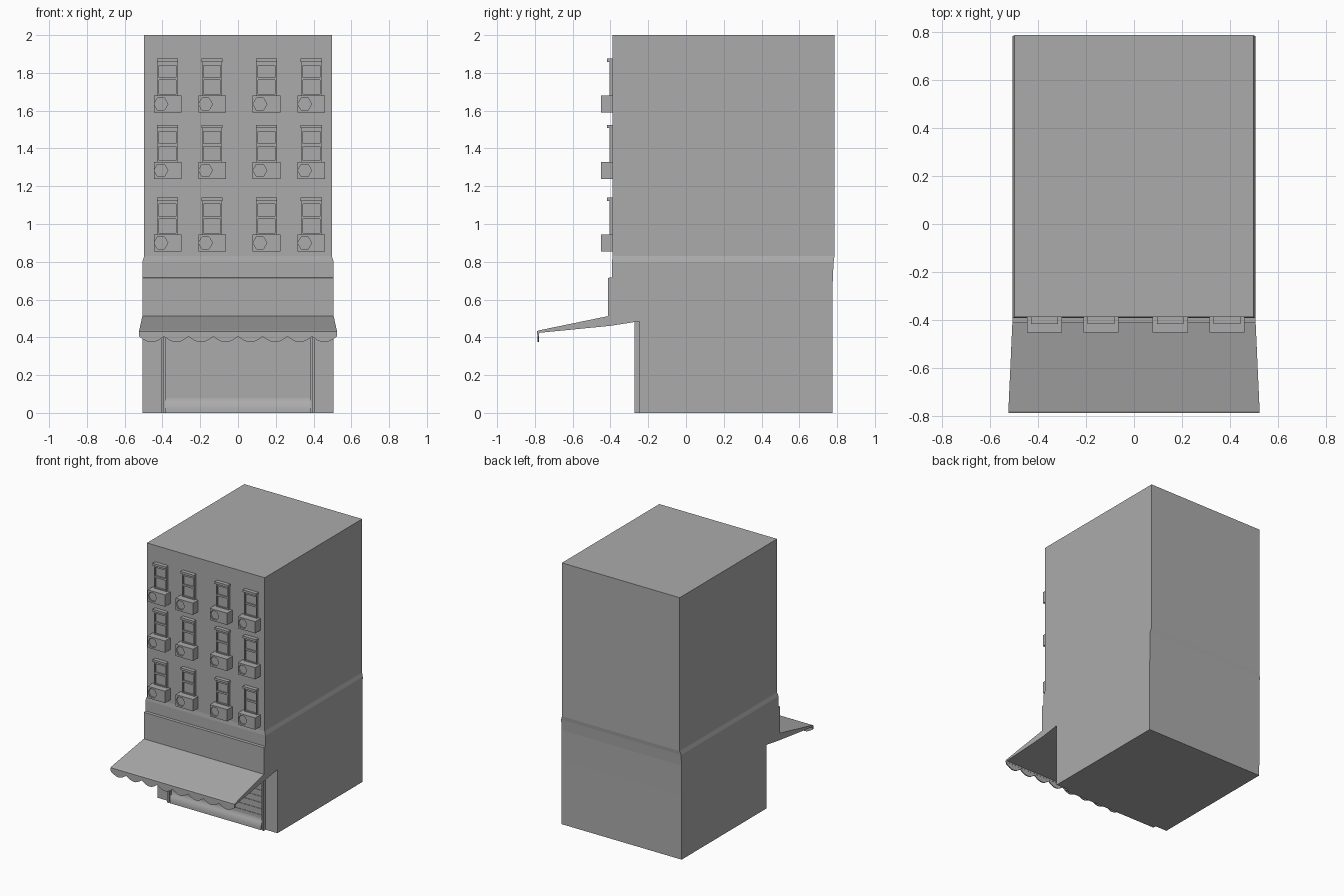
import bpy, bmesh, math
from mathutils import Matrix

old = bpy.data.objects.get("Cube")
if old:
    bpy.data.objects.remove(old, do_unlink=True)

GREY = (0.41, 0.41, 0.41, 1)
mat = bpy.data.materials.new("plain grey")
mat.use_nodes = True
mat.diffuse_color = GREY
mat.node_tree.nodes["Principled BSDF"].inputs["Base Color"].default_value = GREY


def finish(name, bm):
    """Turn a bmesh into a named object."""
    bmesh.ops.recalc_face_normals(bm, faces=bm.faces)
    mesh = bpy.data.meshes.new(name)
    bm.to_mesh(mesh)
    bm.free()
    mesh.materials.append(mat)
    obj = bpy.data.objects.new(name, mesh)
    bpy.context.scene.collection.objects.link(obj)
    return obj


def box(bm, x0, x1, y0, y1, z0, z1):
    m = Matrix.Translation(((x0 + x1) / 2, (y0 + y1) / 2, (z0 + z1) / 2))
    bmesh.ops.create_cube(bm, size=1, matrix=m @ Matrix.Diagonal((x1 - x0, y1 - y0, z1 - z0, 1)))


def loft(bm, rings):
    """Skin a list of equal point loops and cap both ends."""
    loops = [[bm.verts.new(p) for p in ring] for ring in rings]
    n = len(loops[0])
    for a, b in zip(loops, loops[1:]):
        for i in range(n):
            j = (i + 1) % n
            bm.faces.new((a[i], a[j], b[j], b[i]))
    bm.faces.new(loops[0])
    bm.faces.new(loops[-1])


# Building body: stacked rectangles (height, half width, front, back)
bm = bmesh.new()
SECTIONS = [
    (0, 0.506, -0.247, 0.775), (0.485, 0.506, -0.247, 0.776),
    (0.487, 0.506, -0.412, 0.776), (0.715, 0.506, -0.412, 0.777),
    (0.717, 0.506, -0.392, 0.777), (0.80, 0.506, -0.392, 0.782),
    (0.83, 0.497, -0.388, 0.786), (2, 0.497, -0.388, 0.786),
]
loft(bm, [[(-w, f, z), (w, f, z), (w, b, z), (-w, b, z)] for z, w, f, b in SECTIONS])
finish("building_body", bm)

# Awning: side profile (y, z, half width) spanning left to right
AWNING = [
    (-0.247, 0.485, 0.506), (-0.40, 0.515, 0.506), (-0.778, 0.437, 0.523),
    (-0.788, 0.432, 0.523), (-0.788, 0.414, 0.523), (-0.778, 0.414, 0.523),
    (-0.776, 0.424, 0.523), (-0.40, 0.461, 0.506),
]
bm = bmesh.new()
loft(bm, [[(s * w, y, z) for y, z, w in AWNING] for s in (-1, 1)])
finish("awning", bm)

# Scalloped valance hanging from the awning lip
COUNT, STEPS, HALF = 8, 8, 0.523
edge = []
for i in range(COUNT * STEPS + 1):
    drop = abs(math.sin(math.pi * i / STEPS))
    edge.append((-HALF + 2 * HALF * i / (COUNT * STEPS), 0.404 - 0.03 * drop))
outline = edge + [(HALF, 0.416), (-HALF, 0.416)]
bm = bmesh.new()
loft(bm, [[(x, y, z) for x, z in outline] for y in (-0.787, -0.779)])
finish("valance", bm)

# Shop shutter: slats, guide rails and the rounded foot
bm = bmesh.new()
SLATS = 9
for i in range(SLATS):
    z = 0.06 + i * 0.047
    box(bm, -0.385, 0.385, -0.252, -0.24, z, z + 0.045)
finish("shutter_slats", bm)

bm = bmesh.new()
for s in (-1, 1):
    a, b, c = sorted((s * 0.383, s * 0.392, s * 0.407))
    box(bm, a, c, -0.262, -0.24, 0, 0.487)
    outer = (a, b) if s < 0 else (b, c)
    box(bm, *outer, -0.272, -0.24, 0, 0.487)
finish("shutter_rails", bm)

FOOT = [(-0.24, 0), (-0.271, 0), (-0.271, 0.02), (-0.267, 0.04), (-0.26, 0.055),
        (-0.254, 0.066), (-0.252, 0.08), (-0.24, 0.08)]
bm = bmesh.new()
loft(bm, [[(s * 0.384, y, z) for y, z in FOOT] for s in (-1, 1)])
foot = finish("shutter_foot", bm)
bpy.context.view_layer.objects.active = foot
foot.select_set(True)
bpy.ops.object.shade_smooth_by_angle(angle=math.radians(40))
foot.select_set(False)


def window(bm, x, z):
    """Sash window with a head moulding; z is the foot of the cooler below it."""
    w = 0.053
    box(bm, x - w, x + w, -0.393, -0.38, z + 0.05, z + 0.27)
    for s in (-1, 1):
        e = sorted((x + s * w, x + s * (w - 0.008)))
        box(bm, *e, -0.404, -0.38, z + 0.05, z + 0.268)
    for low, high in ((0.08, 0.098), (0.172, 0.186), (0.25, 0.268)):
        box(bm, x - w + 0.008, x + w - 0.008, -0.402, -0.38, z + low, z + high)
    box(bm, x - 0.056, x + 0.056, -0.417, -0.38, z + 0.268, z + 0.285)


def cooler(bm, x, z):
    """Boxy window cooler."""
    box(bm, x - 0.073, x + 0.073, -0.451, -0.38, z, z + 0.09)


def fan_hole(bm, x, z):
    """Six-sided cutter for the fan opening in a cooler's front."""
    m = Matrix.Translation((x - 0.035, -0.451, z + 0.045)) @ Matrix.Rotation(math.pi / 2, 4, 'X')
    tool = bmesh.ops.create_circle(bm, cap_ends=True, segments=6, radius=0.037,
                                   matrix=m @ Matrix.Translation((0, 0, -0.012))
                                   @ Matrix.Rotation(math.pi / 2, 4, 'Z'))
    face = tool["verts"][0].link_faces[0]
    out = bmesh.ops.extrude_face_region(bm, geom=[face], use_keep_orig=True)
    moved = [v for v in out["geom"] if isinstance(v, bmesh.types.BMVert)]
    bmesh.ops.translate(bm, verts=moved, vec=(0, -0.03, 0))


# Three floors of four windows, each with a cooler
parts = {}
for name, build in (("windows", window), ("window_coolers", cooler), ("fan_cutters", fan_hole)):
    bm = bmesh.new()
    for z in (0.855, 1.239, 1.59):
        for x in (-0.373, -0.137, 0.151, 0.388):
            build(bm, x, z)
    parts[name] = finish(name, bm)

cut = parts["window_coolers"].modifiers.new("fan openings", 'BOOLEAN')
cut.operation = 'DIFFERENCE'
cut.solver = 'EXACT'
cut.object = parts["fan_cutters"]
parts["fan_cutters"].hide_render = True
parts["fan_cutters"].hide_viewport = True
